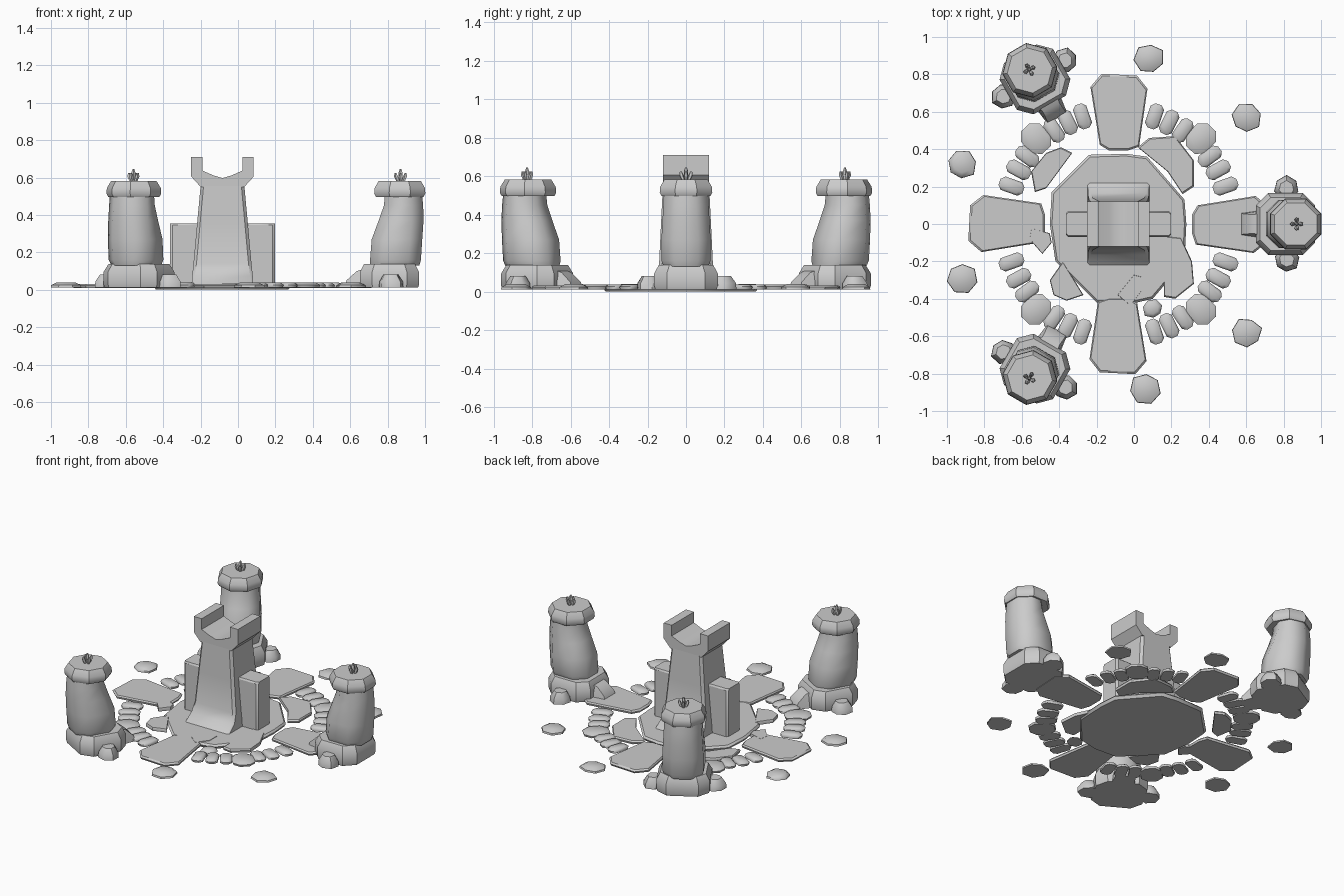
import bpy, bmesh, math, random
from mathutils import Vector, Matrix

if "Cube" in bpy.data.objects:
    bpy.data.objects.remove(bpy.data.objects["Cube"])

random.seed(4)
CX = -0.083  # centre of the stone circle


def loft(name, rings, angle=38):
    """Skin a stack of equal-count rings and close both ends."""
    bm = bmesh.new()
    rows = [[bm.verts.new(p) for p in r] for r in rings]
    n = len(rows[0])
    for a, b in zip(rows, rows[1:]):
        for i in range(n):
            j = (i + 1) % n
            bm.faces.new((a[i], a[j], b[j], b[i]))
    bm.faces.new(rows[0][::-1])
    bm.faces.new(rows[-1])
    bmesh.ops.recalc_face_normals(bm, faces=bm.faces)
    me = bpy.data.meshes.new(name)
    bm.to_mesh(me)
    bm.free()
    ob = bpy.data.objects.new(name, me)
    bpy.context.collection.objects.link(ob)
    bpy.ops.object.select_all(action='DESELECT')
    ob.select_set(True)
    bpy.context.view_layer.objects.active = ob
    bpy.ops.object.shade_smooth_by_angle(angle=math.radians(angle))
    return ob


def box_ring(cx, cy, hx, hy, c, z):
    """Rectangle with cut corners."""
    return [(cx + x, cy + y, z) for x, y in (
        (hx, -hy + c), (hx, hy - c), (hx - c, hy), (-hx + c, hy),
        (-hx, hy - c), (-hx, -hy + c), (-hx + c, -hy), (hx - c, -hy))]


def circle(cx, cy, r, z, n=8):
    return [(cx + r * math.cos((i + .5) * math.tau / n),
             cy + r * math.sin((i + .5) * math.tau / n), z) for i in range(n)]


def slab(name, pts, z0, z1, inset=0.93):
    """Flat stone with a sloped rim."""
    mx = sum(p[0] for p in pts) / len(pts)
    my = sum(p[1] for p in pts) / len(pts)
    def ring(s, z):
        return [(mx + (x - mx) * s, my + (y - my) * s, z) for x, y in pts]
    return loft(name, [ring(.97, z0), ring(1, z0 + .6 * (z1 - z0)), ring(inset, z1)])


def boulder(name, x, y, r, h, z0=0.012, n=7):
    """Low rounded stone with an uneven outline."""
    k = [random.uniform(.88, 1.08) for _ in range(n)]
    a0 = random.random() * 6
    def ring(s, z):
        return [(x + r * s * k[i] * math.cos(a0 + i * math.tau / n),
                 y + r * s * k[i] * math.sin(a0 + i * math.tau / n), z) for i in range(n)]
    return loft(name, [ring(1, z0), ring(.97, z0 + .45 * h), ring(.6, z0 + h)], 50)


def turned(ob, name, deg):
    """Linked copy, rotated about the circle's centre."""
    c = ob.copy()
    c.name = name
    T = Matrix.Translation((CX, 0, 0))
    c.matrix_world = T @ Matrix.Rotation(math.radians(deg), 4, 'Z') @ T.inverted() @ ob.matrix_world
    bpy.context.collection.objects.link(c)


# central monolith: flared foot and tapering shaft
loft("monolith_shaft", [box_ring(CX, 0, hx, hy, c, z) for z, hx, hy, c in (
    (0.0, .165, .22, .012), (.03, .165, .22, .012), (.075, .162, .165, .014),
    (.14, .155, .14, .016), (.35, .136, .13, .016), (.555, .117, .12, .016))])

# forked crown, extruded through y
half = [(.117, .55), (.167, .605), (.167, .71), (.107, .71), (.107, .637), (.05, .612)]
prof = half + [(0, .597)] + [(-x, z) for x, z in half[::-1]]
loft("monolith_crown", [[(CX + x, y, z) for x, z in prof] for y in (-.12, .12)])

# upright side slabs flanking the monolith
for s, nm in ((-1, "left"), (1, "right")):
    loft("side_slab_" + nm, [box_ring(CX + s * .19, 0, .09, h, .012, z)
                             for z, h in ((.0, .07), (.345, .07), (.355, .062))])

# central platform
slab("platform", [(.28, .0), (.27, .13), (.07, .36), (-.04, .375), (-.24, .37), (-.44, .17),
                  (-.45, .0), (-.42, -.2), (-.2, -.42), (-.03, -.43), (.1, -.4), (.27, -.2)],
     0.0, .03, .97)

# broken paving pieces around the platform
pieces = [
    [(.02, .41), (.18, .28), (.26, .16), (.32, .2), (.32, .34), (.22, .47), (.08, .46)],
    [(.16, -.06), (.16, -.39), (.22, -.4), (.32, -.32), (.31, -.2), (.25, -.07)],
    [(-.43, -.38), (-.36, -.41), (-.27, -.38), (-.38, -.2), (-.45, -.3)],
    [(-.47, .38), (-.55, .28), (-.53, .17), (-.47, .19), (-.33, .38), (-.39, .41)],
    [(-.09, -.38), (-.02, -.44), (.04, -.36), (.04, -.28), (.0, -.27)],
    [(-.55, -.02), (-.56, -.08), (-.49, -.16), (-.44, -.1), (-.45, -.05)],
]
for i, p in enumerate(pieces):
    slab(f"paving_piece_{i + 1}", p, .01, .033, .95)
boulder("paving_chip", .1, -.45, .055, .02)

# four large paving slabs, pointing outwards
big = slab("paving_slab_1", [(.31, -.05), (.33, -.11), (.64, -.155), (.71, -.1),
                             (.72, .09), (.65, .15), (.34, .1), (.31, .05)], .01, .032, .95)
for k in (1, 2, 3):
    turned(big, f"paving_slab_{k + 1}", 90 * k)

# ring of kerb stones, seven to each quarter
for k, a in enumerate((19.5, 28.5, 36.5, 46, 55.5, 63.5, 71.5)):
    L, W = (.083, .07) if k == 3 else (.068, .038)
    r = .635 if k == 3 else .607
    st = loft(f"kerb_stone_{k + 1}", [box_ring(CX + r, 0, L * s, W * s, W * s * .55, z)
                                     for s, z in ((.95, .012), (1, .026), (.72, .038))], 50)
    for q in range(4):
        turned(st, f"kerb_stone_q{q + 1}_{k + 1}", a + 90 * q if q % 2 == 0 else 90 * (q + 1) - a)
    bpy.data.objects.remove(st)

# scattered outer stones
for i, (x, y) in enumerate(((-.92, .32), (-.92, -.29), (.08, .885), (.06, -.88),
                            (.6, .57), (.6, -.58))):
    boulder(f"outer_stone_{i + 1}", x, y, .082, .027)

# one guardian pillar on the +x side, later turned to the other two places
parts = [
    loft("pillar_base", [box_ring(.81, 0, .158 * s, .165 * s, .065 * s, z)
                         for s, z in ((.97, .012), (1, .03), (1, .095), (.86, .138))]),
    loft("pillar_body", [box_ring(cx, 0, hx, hy, .065, z) for z, cx, hx, hy in (
        (.13, .838, .132, .115), (.16, .842, .136, .128), (.27, .85, .135, .128),
        (.37, .872, .12, .122), (.45, .885, .105, .118), (.52, .885, .098, .116))], 50),
    loft("pillar_cap", [circle(.865, 0, r, z) for r, z in (
        (.138, .497), (.148, .515), (.145, .545), (.122, .582))]),
    loft("pillar_step", [
        [(.57, -.06, .012), (.68, -.075, .012), (.68, .075, .012), (.57, .06, .012)],
        [(.58, -.055, .05), (.68, -.07, .06), (.68, .07, .06), (.58, .055, .05)],
        [(.635, -.05, .1), (.69, -.06, .115), (.69, .06, .115), (.635, .05, .1)]]),
    boulder("pillar_rock_a", .815, .19, .07, .07),
    boulder("pillar_rock_b", .815, -.19, .07, .07),
]
# crystal sprout on the cap: one tall spike and four leaning ones
for i in range(5):
    a = i * math.tau / 4
    d, h = (0, .645) if i == 4 else (.016, .625)
    dx, dy = d * math.cos(a), d * math.sin(a)
    parts.append(loft(f"cap_crystal_{i + 1}", [
        circle(.87 + dx * m, dy * m, r, z, 5) for r, z, m in (
            (.008, .575, .8), (.012, h - .02, 1.5), (.005, h, 1.7))]))
for ob in parts:
    for k in (1, 2):
        turned(ob, f"{ob.name}_{k + 1}", 120 * k)
